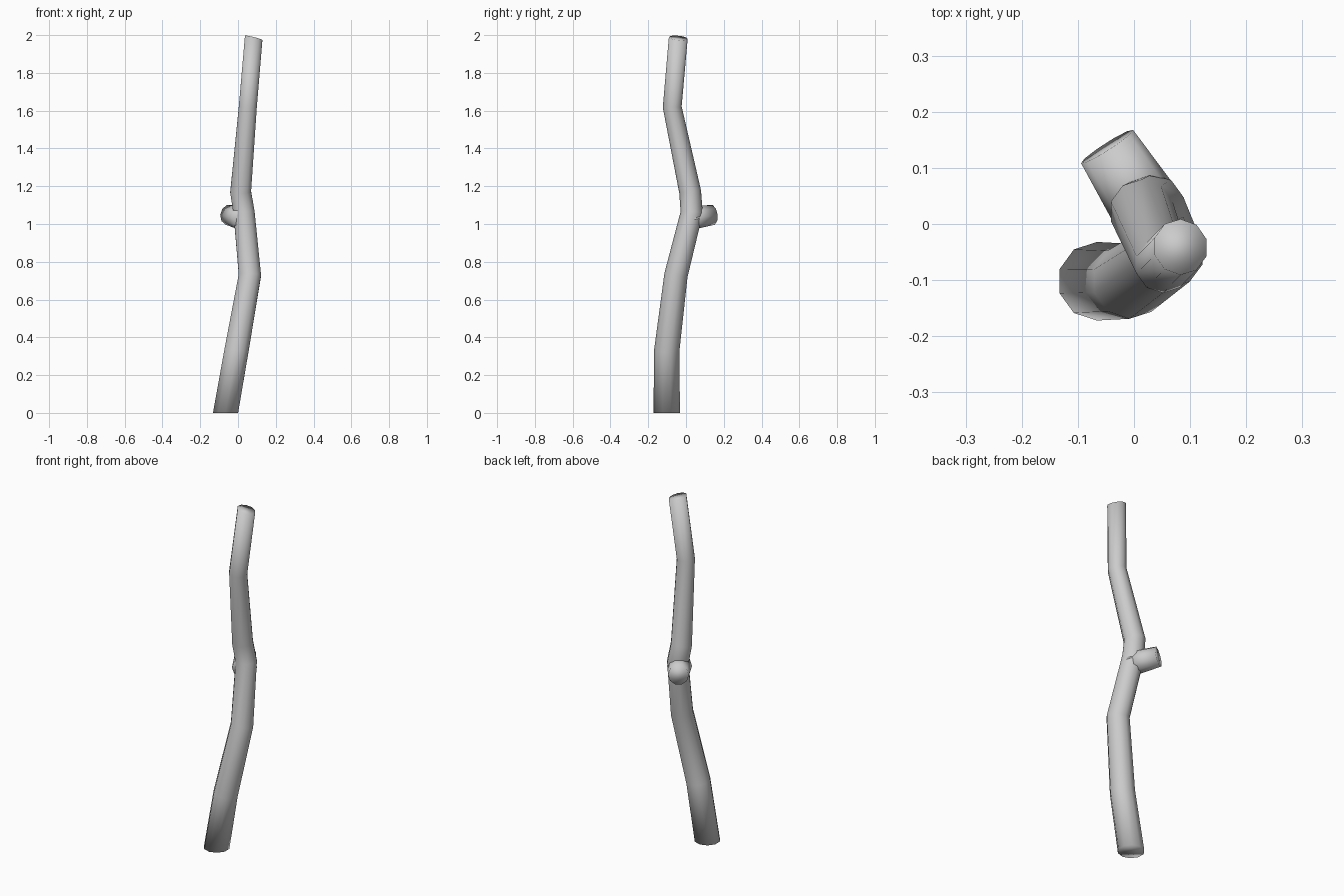
import bpy, bmesh, math
from mathutils import Vector

if "Cube" in bpy.data.objects:
    bpy.data.objects.remove(bpy.data.objects["Cube"])

SIDES = 10


def tube(name, nodes, start_normal=None, end_normal=None):
    """Capped tapered tube through (x, y, z, radius) nodes with mitred bends."""
    pts = [Vector(n[:3]) for n in nodes]
    dirs = [(b - a).normalized() for a, b in zip(pts, pts[1:])]
    bm = bmesh.new()
    rings = []
    for i, p in enumerate(pts):
        before, after = dirs[max(i - 1, 0)], dirs[min(i, len(dirs) - 1)]
        normal = (before + after).normalized()
        if i == 0 and start_normal:
            normal = Vector(start_normal).normalized()
        if i == len(pts) - 1 and end_normal:
            normal = Vector(end_normal).normalized()
        ref = Vector((1, 0, 0)) if abs(normal.z) > 0.7 else Vector((0, 0, 1))
        u = (ref - normal * ref.dot(normal)).normalized()
        v = normal.cross(u)
        ring = []
        for k in range(SIDES):
            a = 2 * math.pi * (k + 0.5) / SIDES
            ring.append(bm.verts.new(p + (u * math.cos(a) + v * math.sin(a)) * nodes[i][3]))
        rings.append(ring)
    for a, b in zip(rings, rings[1:]):
        for k in range(SIDES):
            n = (k + 1) % SIDES
            bm.faces.new((a[k], a[n], b[n], b[k]))
    bm.faces.new(rings[0][::-1])
    bm.faces.new(rings[-1])
    bmesh.ops.recalc_face_normals(bm, faces=bm.faces)
    for f in bm.faces:
        f.smooth = True
    mesh = bpy.data.meshes.new(name)
    bm.to_mesh(mesh)
    bm.free()
    obj = bpy.data.objects.new(name, mesh)
    bpy.context.collection.objects.link(obj)
    return obj


# crooked main stem
tube("trunk", [
    (-0.066, -0.102, 0.0, 0.070),
    (-0.008, -0.102, 0.33, 0.067),
    (0.063, -0.053, 0.73, 0.062),
    (0.032, 0.030, 1.06, 0.059),
    (0.014, 0.022, 1.17, 0.058),
    (0.052, -0.073, 1.62, 0.050),
    (0.083, -0.041, 1.985, 0.050),
], start_normal=(0, 0, 1), end_normal=(0.25, 0.1, 1))

# cut-off side branch, flared where it meets the trunk
tube("branch_stub", [
    (0.034, 0.010, 1.03, 0.066),
    (-0.048, 0.138, 1.048, 0.055),
])
